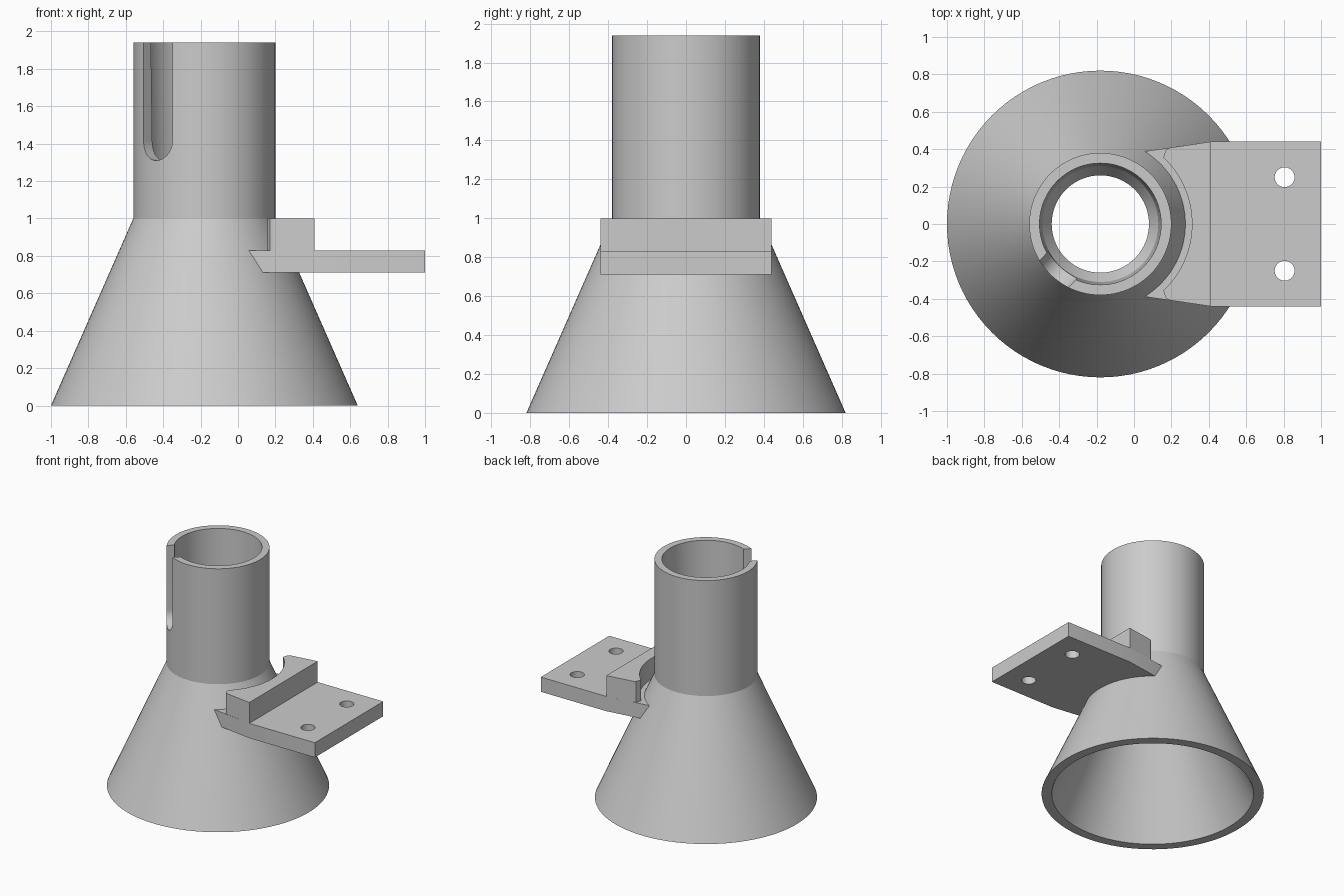
import bpy, bmesh, math
from mathutils import Matrix, Vector

old = bpy.data.objects.get("Cube")
if old:
    bpy.data.objects.remove(old, do_unlink=True)

AXIS = -0.18      # x position of the funnel axis
SEG = 96

grey = bpy.data.materials.new("plain grey")
grey.use_nodes = True
colour = (0.6, 0.6, 0.6, 1)
grey.diffuse_color = colour
grey.node_tree.nodes["Principled BSDF"].inputs["Base Color"].default_value = colour


def finish(bm, name):
    bmesh.ops.recalc_face_normals(bm, faces=bm.faces[:])
    mesh = bpy.data.meshes.new(name)
    bm.to_mesh(mesh)
    bm.free()
    mesh.materials.append(grey)
    obj = bpy.data.objects.new(name, mesh)
    bpy.context.collection.objects.link(obj)
    return obj


def lathe(name, profile):
    """Revolve a closed (radius, z) loop around the funnel axis."""
    bm = bmesh.new()
    rings = []
    for i in range(SEG):
        a = math.tau * i / SEG
        rings.append([bm.verts.new((AXIS + r * math.cos(a), r * math.sin(a), z)) for r, z in profile])
    n = len(profile)
    for i in range(SEG):
        p, q = rings[i], rings[(i + 1) % SEG]
        for j in range(n):
            k = (j + 1) % n
            bm.faces.new((p[j], q[j], q[k], p[k]))
    return finish(bm, name)


def prism(name, outline, low, high, matrix=Matrix()):
    """Extrude a flat outline from low to high."""
    bm = bmesh.new()
    face = bm.faces.new([bm.verts.new((x, y, low)) for x, y in outline])
    up = bmesh.ops.extrude_face_region(bm, geom=[face])["geom"]
    bmesh.ops.translate(bm, vec=(0, 0, high - low),
                        verts=[v for v in up if isinstance(v, bmesh.types.BMVert)])
    bm.transform(matrix)
    return finish(bm, name)


def arc(cx, cy, r, start, end, steps):
    return [(cx + r * math.cos(start + (end - start) * i / steps),
             cy + r * math.sin(start + (end - start) * i / steps)) for i in range(steps + 1)]


def combine(obj, other, operation):
    mod = obj.modifiers.new("combine", 'BOOLEAN')
    mod.operation, mod.solver, mod.object = operation, 'EXACT', other
    bpy.context.view_layer.objects.active = obj
    bpy.ops.object.modifier_apply(modifier=mod.name)
    bpy.data.objects.remove(other, do_unlink=True)


# Hollow funnel: flared skirt, straight neck, stepped bore
funnel = lathe("funnel", [(0.82, 0), (0.38, 1), (0.38, 1.94), (0.325, 1.94),
                          (0.31, 1.14), (0.26, 1.06), (0.26, 1.0), (0.745, 0)])

# Round-ended slot in the neck
turn = math.radians(227.3)
out = Vector((math.cos(turn), math.sin(turn), 0))
side = Vector((-math.sin(turn), math.cos(turn), 0))
frame = Matrix.Translation((AXIS, 0, 0)) @ Matrix((side, (0, 0, 1), out)).transposed().to_4x4()
slot = arc(0, 1.415, 0.105, -math.pi, 0, 24) + [(0.105, 2.1), (-0.105, 2.1)]
combine(funnel, prism("slot_cutter", slot, 0.15, 0.6, frame), 'DIFFERENCE')

# Bracket plate, hollowed to sit against the skirt
half = [(1.0, 0.44), (0.41, 0.44), (0.0, 0.38)]
plate = [(x, -y) for x, y in half] + half[::-1]
bracket = prism("bracket", plate, 0.71, 0.83)
skirt = lathe("skirt_cutter", [(0.001, 0), (0.818, 0), (0.378, 1), (0.001, 1)])
combine(bracket, skirt, 'DIFFERENCE')

# Raised block with a curved saddle and rounded tips
reach = math.asin(0.355 / 0.49)
tip = [(0.166, 0.385), (0.172, 0.398), (0.187, 0.407), (0.41, 0.44)]
saddle = arc(AXIS, 0, 0.49, -reach, reach, 32)
block = [(x, -y) for x, y in tip[::-1]] + saddle + tip
combine(bracket, prism("block", block, 0.83, 1.0), 'UNION')

# Screw holes
for y in (-0.25, 0.25):
    hole = arc(0.805, y, 0.053, 0, math.tau, 32)[:-1]
    combine(bracket, prism("hole_cutter", hole, 0.6, 0.9), 'DIFFERENCE')

# Smooth round walls, crisp edges
for obj in (funnel, bracket):
    bpy.ops.object.select_all(action='DESELECT')
    obj.select_set(True)
    bpy.context.view_layer.objects.active = obj
    bpy.ops.object.shade_smooth_by_angle(angle=math.radians(20))
